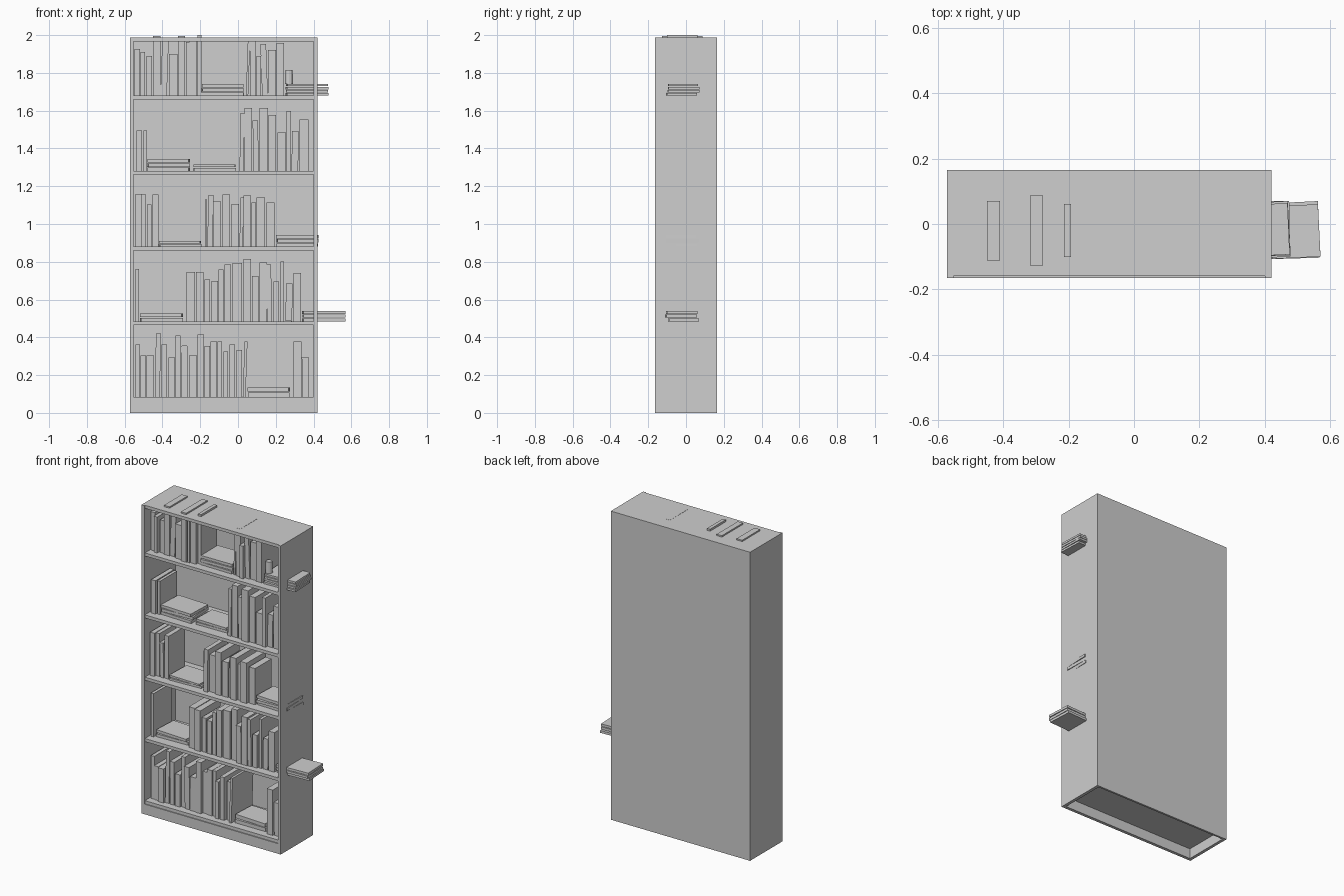
import bpy, bmesh, math, random
from mathutils import Matrix, Vector

if "Cube" in bpy.data.objects:
    bpy.data.objects.remove(bpy.data.objects["Cube"])

random.seed(11)
grey = bpy.data.materials.new("light_grey")
grey.diffuse_color = (0.62, 0.62, 0.62, 1)
grey.use_nodes = True
grey.node_tree.nodes["Principled BSDF"].inputs["Base Color"].default_value = grey.diffuse_color


def finish(name, bm):
    mesh = bpy.data.meshes.new(name)
    bm.to_mesh(mesh)
    bm.free()
    mesh.materials.append(grey)
    obj = bpy.data.objects.new(name, mesh)
    bpy.context.collection.objects.link(obj)
    return obj


def add_box(bm, lo, hi, turn=0.0, axis='Z', pivot=None):
    """Box between two corners, optionally turned about a pivot."""
    lo, hi = Vector(lo), Vector(hi)
    mid = (lo + hi) / 2
    p = Vector(pivot) if pivot else mid
    mat = (Matrix.Translation(p) @ Matrix.Rotation(math.radians(turn), 4, axis)
           @ Matrix.Translation(mid - p) @ Matrix.Diagonal((*(hi - lo), 1)))
    bmesh.ops.create_cube(bm, size=1, matrix=mat)


def box(name, lo, hi):
    bm = bmesh.new()
    add_box(bm, lo, hi)
    return finish(name, bm)


# Case: outer sizes, board thickness, heights of the shelf tops
L, R, D, TOP, T = -0.572, 0.42, 0.165, 1.987, 0.02
SHELVES = [0.085, 0.485, 0.88, 1.281, 1.68]
box("left_side", (L, -D, 0), (L + T, D, TOP))
box("right_side", (R - T, -D, 0), (R, D, TOP))
box("back_panel", (L + T, D - 0.013, 0), (R - T, D, TOP))
box("top_board", (L + T, -D + 0.006, TOP - T), (R - T, D - 0.013, TOP))
box("plinth", (L + T, -D, 0), (R - T, -D + T, SHELVES[0] - T))
for z in SHELVES:
    box("shelf", (L + T, -D + 0.006, z - T), (R - T, D - 0.013, z))


def book_row(level, books):
    """Upright books: (left x, width, height[, lean degrees[, half depth]]), thousandths."""
    z = SHELVES[level]
    bm = bmesh.new()
    for x, w, h, *extra in books:
        x, w, h = x / 1000, w / 1000, h / 1000
        lean = extra[0] if extra else 0
        half = extra[1] / 1000 if len(extra) > 1 else random.uniform(0.08, 0.107)
        add_box(bm, (x, -0.02 - half, z), (x + w - 0.002, -0.02 + half, z + h),
                lean, 'Y', (x + w, 0, z))
    finish("upright_books", bm)


def book_stack(level, left, right, height, count):
    """Flat books piled up, each slightly turned and shifted."""
    z, step = SHELVES[level], height / count
    bm = bmesh.new()
    for i in range(count):
        half = random.uniform(0.078, 0.086)
        y = -0.02 + random.uniform(-0.006, 0.006)
        inset = random.uniform(0.002, 0.006)
        add_box(bm, (left + inset, y - half, z + i * step),
                (right - inset, y + half, z + (i + 1) * step - 0.004),
                random.uniform(-3, 3))
    finish("book_stack", bm)


# Bottom shelf
book_row(0, [(-542, 26, 276), (-516, 30, 218), (-484, 42, 218), (-440, 28, 334, 1),
             (-405, 32, 276), (-368, 37, 207), (-330, 28, 324), (-299, 37, 271, -1),
             (-259, 45, 218), (-214, 37, 329), (-177, 32, 268), (-145, 37, 292),
             (-108, 26, 292), (-77, 26, 239), (-45, 32, 276), (-8, 32, 249),
             (25, 17, 292, 2), (294, 43, 292), (341, 37, 212, -1)])
book_stack(0, 0.05, 0.274, 0.054, 2)

# Second shelf
book_row(1, [(-542, 21, 278), (-272, 46, 262), (-223, 42, 262), (-177, 32, 220),
             (-140, 37, 212), (-103, 28, 273), (-71, 37, 300), (-29, 53, 308),
             (29, 42, 329), (77, 37, 241, -1), (114, 42, 310), (156, 26, 300, -1),
             (188, 32, 210), (225, 21, 316), (251, 37, 199, 1), (294, 42, 255)])
book_stack(1, -0.52, -0.29, 0.044, 2)
book_stack(1, 0.34, 0.57, 0.058, 3)

# Third shelf
book_row(2, [(-542, 32, 278), (-511, 26, 276), (-479, 26, 223, -1), (-452, 32, 276),
             (-175, 14, 250), (-162, 30, 273, 1), (-130, 42, 239), (-82, 42, 276),
             (-34, 42, 225), (8, 20, 260, 1), (29, 42, 271), (71, 26, 233),
             (98, 48, 260), (151, 45, 233)])
book_stack(2, -0.42, -0.192, 0.033, 2)
book_stack(2, 0.203, 0.426, 0.066, 3)

# Fourth shelf
book_row(3, [(-537, 32, 215), (-500, 21, 215), (8, 24, 305, 1), (34, 42, 332),
             (82, 30, 268, -1), (114, 48, 332), (161, 42, 295), (209, 48, 204),
             (257, 26, 316), (283, 37, 210, 1), (325, 50, 271)])
book_stack(3, -0.48, -0.255, 0.066, 3)
book_stack(3, -0.237, -0.01, 0.039, 2)

# Top shelf, where the tallest books poke through the top board
book_row(4, [(-548, 32, 247), (-516, 26, 231), (-484, 32, 210), (-450, 42, 316, 0, 91),
             (-411, 36, 294, 2), (-365, 46, 220), (-317, 39, 316, 0, 108),
             (-275, 19, 284), (-256, 40, 286), (-214, 24, 320, 0, 81),
             (42, 14, 285, 2), (64, 32, 308, 0, 91), (97, 28, 210),
             (128, 32, 273, -2), (160, 44, 241), (204, 42, 279)])
book_stack(4, -0.195, 0.033, 0.064, 3)
book_stack(4, 0.253, 0.478, 0.066, 4)

# Small pot standing on the top right stack
bm = bmesh.new()
bmesh.ops.create_cone(bm, cap_ends=True, segments=12, radius1=0.022, radius2=0.019,
                      depth=0.072,
                      matrix=Matrix.Translation((0.27, -0.07, 1.778)))
finish("small_pot", bm)
